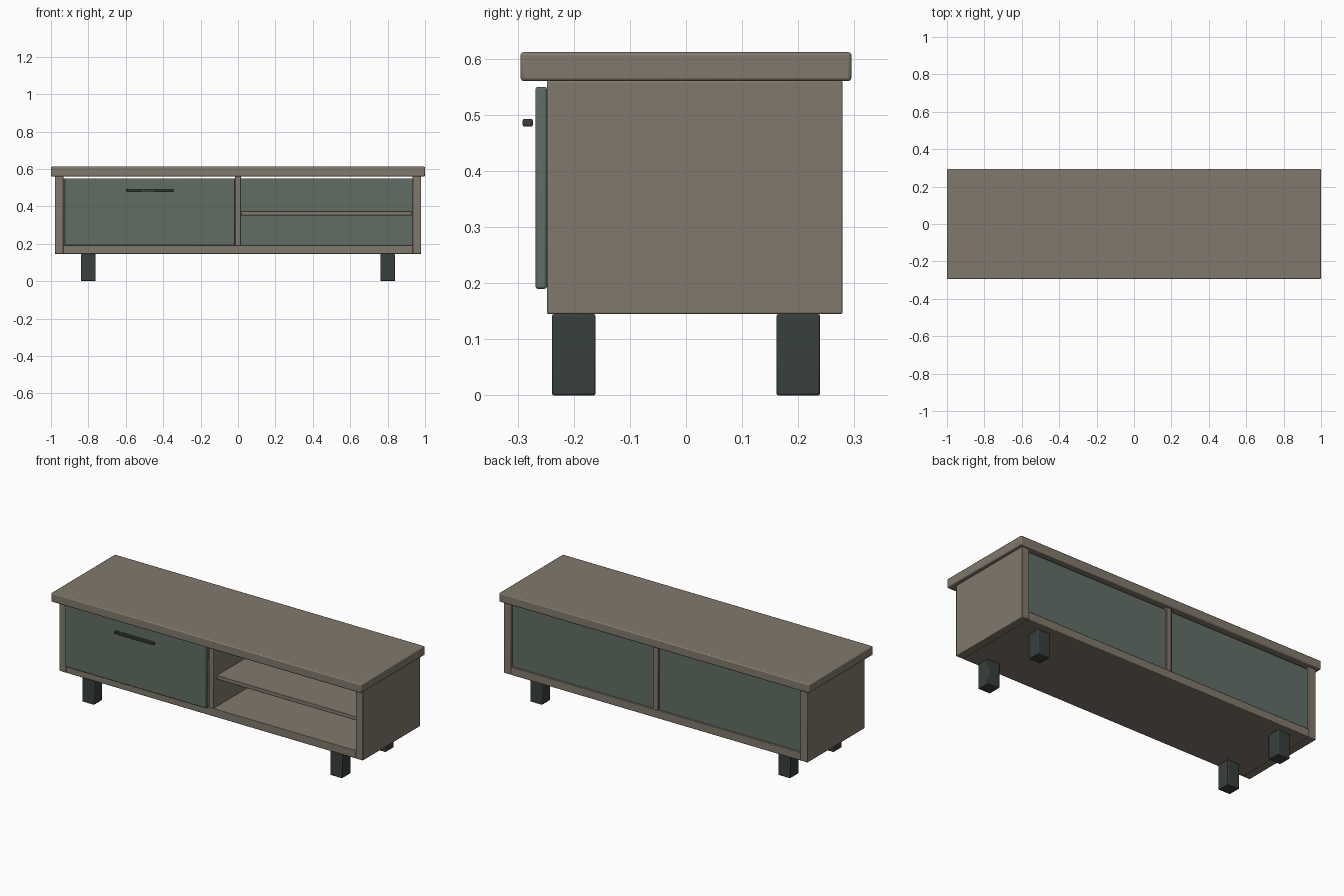
import bpy
import math

if "Cube" in bpy.data.objects:
    bpy.data.objects.remove(bpy.data.objects["Cube"])


def material(name, rgb):
    m = bpy.data.materials.new(name)
    m.diffuse_color = (*rgb, 1)
    m.use_nodes = True
    m.node_tree.nodes["Principled BSDF"].inputs["Base Color"].default_value = m.diffuse_color
    return m


wood = material("brown_wood", (0.22, 0.19, 0.15))
green = material("green_panel", (0.12, 0.155, 0.13))
dark = material("dark_metal", (0.04, 0.05, 0.047))


def box(name, xs, ys, zs, mat, bevel=0.003):
    """Softly bevelled box from (min, max) ranges."""
    spans = (xs, ys, zs)
    bpy.ops.mesh.primitive_cube_add(size=1, location=[(a + b) / 2 for a, b in spans])
    ob = bpy.context.object
    ob.name = name
    ob.scale = [b - a for a, b in spans]
    bpy.ops.object.transform_apply(location=False, rotation=False, scale=True)
    ob.data.materials.append(mat)
    mod = ob.modifiers.new("soft_edges", "BEVEL")
    mod.width = bevel
    mod.segments = 2
    bpy.ops.object.shade_smooth_by_angle(angle=math.radians(30))
    return ob


FRONT, BACK = -0.248, 0.279
BASE, UNDER_TOP = 0.145, 0.561

# carcass
box("top_board", (-1, 1), (-0.295, 0.295), (0.56, 0.612), wood, 0.006)
box("bottom_board", (-0.934, 0.934), (FRONT, BACK), (BASE, 0.192), wood)
for side, s in (("left", -1), ("right", 1)):
    box(side + "_side_panel", sorted((s * 0.933, s * 0.979)), (FRONT, BACK),
        (BASE, UNDER_TOP), wood)
box("centre_divider", (-0.016, 0.016), (FRONT, BACK), (0.19, UNDER_TOP), wood)

# recessed back, stopping just below the top board
box("back_panel", (-0.933, 0.933), (0.25, 0.269), (0.19, 0.55), green, 0.002)

# open compartment shelf
box("shelf", (0.016, 0.928), (-0.22, 0.25), (0.351, 0.374), wood)

# door and its bar handle
box("door", (-0.928, -0.016), (-0.268, FRONT), (0.19, 0.55), green, 0.004)
box("door_handle", (-0.596, -0.344), (-0.291, -0.273), (0.479, 0.493), dark, 0.003)

# legs
for side, x in (("left", -0.8), ("right", 0.8)):
    for end, y in (("front", -0.2), ("back", 0.2)):
        box(f"{end}_{side}_leg", (x - 0.039, x + 0.039), (y - 0.039, y + 0.039),
            (0, BASE), dark, 0.004)
